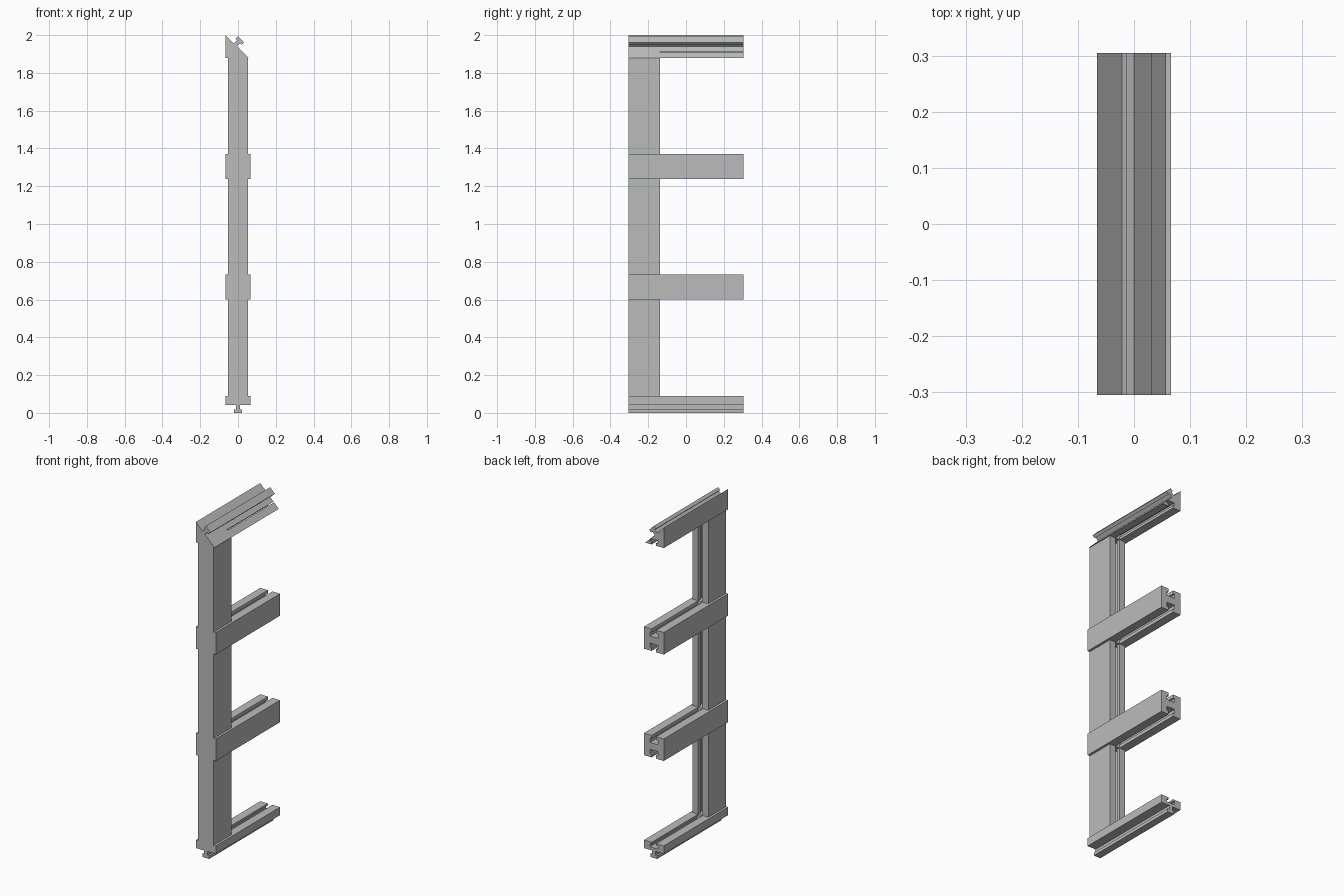
import bpy
import bmesh
import math
from mathutils import Matrix, Vector

if "Cube" in bpy.data.objects:
    bpy.data.objects.remove(bpy.data.objects["Cube"])

FRONT, BACK, POST_BACK = -0.305, 0.305, -0.137
HALF_W, POST_W = 0.066, 0.052
RAIL_H = 0.132

grey = bpy.data.materials.new("plain grey")
grey.use_nodes = True
grey.diffuse_color = (0.5, 0.5, 0.5, 1)
grey.node_tree.nodes["Principled BSDF"].inputs["Base Color"].default_value = (0.5, 0.5, 0.5, 1)


def prism(name, profile, axis, start, end):
    """Extrude a 2D profile: (x, z) along y, or (x, y) along z."""
    bm = bmesh.new()
    if axis == "y":
        points, step = [(a, start, b) for a, b in profile], Vector((0, end - start, 0))
    else:
        points, step = [(a, b, start) for a, b in profile], Vector((0, 0, end - start))
    face = bm.faces.new([bm.verts.new(p) for p in points])
    result = bmesh.ops.extrude_face_region(bm, geom=[face])
    moved = [v for v in result["geom"] if isinstance(v, bmesh.types.BMVert)]
    bmesh.ops.translate(bm, verts=moved, vec=step)
    bmesh.ops.recalc_face_normals(bm, faces=bm.faces)
    mesh = bpy.data.meshes.new(name)
    bm.to_mesh(mesh)
    bm.free()
    mesh.materials.append(grey)
    obj = bpy.data.objects.new(name, mesh)
    bpy.context.scene.collection.objects.link(obj)
    return obj


def tee(neck, head, lip, depth, base=0.0):
    """T section standing on the origin and pointing up."""
    half = [(neck, base), (neck, lip), (head, lip), (head, depth)]
    return half + [(-x, y) for x, y in reversed(half)]


def place(profile, x, z, angle):
    turn = Matrix.Rotation(angle, 2)
    return [tuple(turn @ Vector(p) + Vector((x, z))) for p in profile]


def combine(target, tool, operation):
    tool.hide_render = True
    mod = target.modifiers.new("joint", "BOOLEAN")
    mod.operation, mod.object, mod.solver = operation, tool, "EXACT"
    bpy.context.view_layer.update()
    graph = bpy.context.evaluated_depsgraph_get()
    mesh = bpy.data.meshes.new_from_object(target.evaluated_get(graph))
    target.modifiers.clear()
    target.data = mesh
    bpy.data.objects.remove(tool)


def box(half, low, high):
    return [(-half, low), (half, low), (half, high), (-half, high)]


KEY = tee(0.011, 0.022, 0.023, 0.042, -0.005)
SLOT = tee(0.015, 0.026, 0.02, 0.045, -0.02)


def cut_slot(rail, z, angle):
    combine(rail, prism("slot_cutter", place(SLOT, 0, z, angle), "y", POST_BACK, BACK + 0.05), "DIFFERENCE")


def add_key(rail, x, z, angle):
    combine(rail, prism("key_tool", place(KEY, x, z, angle), "y", FRONT, BACK), "UNION")


# Bottom rail with a slot above and a key below
bottom = prism("bottom_rail", box(HALF_W, 0.042, 0.09), "y", FRONT, BACK)
add_key(bottom, 0, 0.042, math.pi)
shallow = tee(0.015, 0.026, 0.012, 0.03, -0.02)
combine(bottom, prism("slot_cutter", place(shallow, 0, 0.09, math.pi), "y", POST_BACK, BACK + 0.05), "DIFFERENCE")

# Two middle rails, slotted above and below
for name, z in (("lower_middle_rail", 0.6), ("upper_middle_rail", 1.239)):
    rail = prism(name, box(HALF_W, z, z + RAIL_H), "y", FRONT, BACK)
    cut_slot(rail, z, 0)
    cut_slot(rail, z + RAIL_H, math.pi)

# Mitred top rail with a slanted key
top = prism("top_rail", [(-HALF_W, 1.878), (0.057, 1.878), (-HALF_W, 2.0)], "y", FRONT, BACK)
add_key(top, -0.014, 1.948, -math.pi / 4)
combine(top, prism("slot_cutter", place(tee(0.015, 0.026, 0.016, 0.034, -0.02), 0, 1.878, 0), "y",
                   POST_BACK, BACK + 0.05), "DIFFERENCE")

# Upright post sections between the rails, slotted at the back
for name, low, high in (("lower_post", 0.09, 0.6), ("middle_post", 0.6 + RAIL_H, 1.239),
                        ("upper_post", 1.239 + RAIL_H, 1.878)):
    post = prism(name, box(POST_W, FRONT, POST_BACK), "z", low, high)
    combine(post, prism("slot_cutter", place(SLOT, 0, POST_BACK, math.pi), "z", low - 0.05, high + 0.05), "DIFFERENCE")
